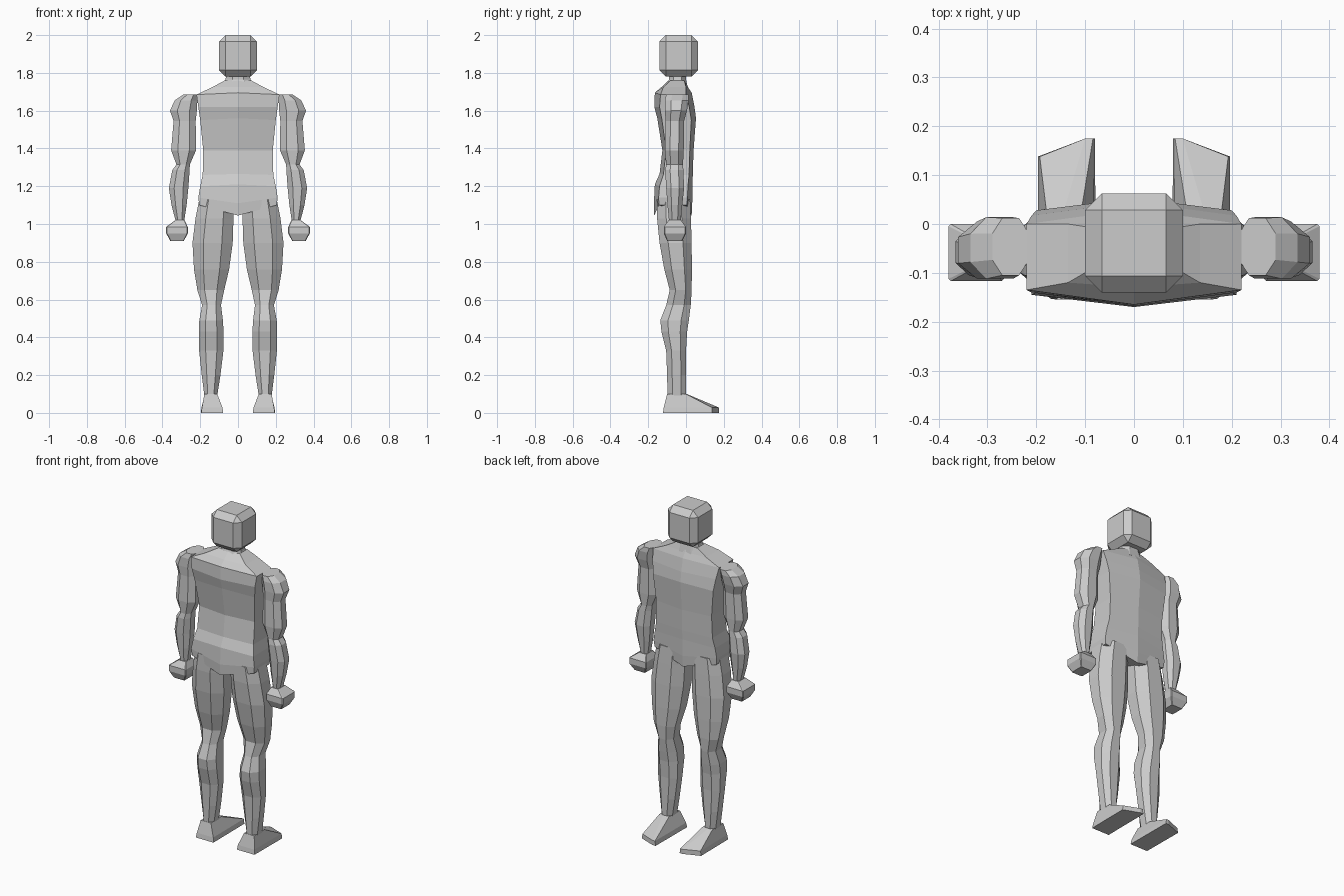
import bpy, bmesh


def make_object(name, bm):
    bmesh.ops.recalc_face_normals(bm, faces=bm.faces)
    mesh = bpy.data.meshes.new(name)
    bm.to_mesh(mesh)
    bm.free()
    obj = bpy.data.objects.new(name, mesh)
    bpy.context.collection.objects.link(obj)
    return obj


def loft(name, rings, side=1):
    """Skin a stack of equal-length point rings and cap both ends."""
    bm = bmesh.new()
    loops = [[bm.verts.new((side * x, y, z)) for x, y, z in r] for r in rings]
    n = len(loops[0])
    for a, b in zip(loops, loops[1:]):
        for i in range(n):
            j = (i + 1) % n
            bm.faces.new((a[i], a[j], b[j], b[i]))
    bm.faces.new(loops[0])
    bm.faces.new(loops[-1])
    return make_object(name, bm)


def octagon(z, x0, x1, y0, y1, c=0.27):
    """Rectangle with cut corners at height z."""
    a, b = (x1 - x0) * c, (y1 - y0) * c
    return [(x0 + a, y0, z), (x1 - a, y0, z), (x1, y0 + b, z), (x1, y1 - b, z),
            (x1 - a, y1, z), (x0 + a, y1, z), (x0, y1 - b, z), (x0, y0 + b, z)]


def torso_ring(z, w, y0, y1, drop=0.0, bow=0.025):
    """Six-sided ring, bowed at the centre line, with a lowered middle."""
    return [(0, y0, z - drop), (w, y0 + bow, z), (w, y1 - bow, z),
            (0, y1, z - drop), (-w, y1 - bow, z), (-w, y0 + bow, z)]


# Head: bevelled box
bm = bmesh.new()
bmesh.ops.create_cube(bm, size=1)
for v in bm.verts:
    v.co.x *= 0.2
    v.co.y = v.co.y * 0.203 - 0.039
    v.co.z = v.co.z * 0.22 + 1.89
bmesh.ops.bevel(bm, geom=bm.edges[:], offset=0.034, segments=1, affect='EDGES')
make_object("head", bm)

# Neck
loft("neck", [octagon(1.72, -0.085, 0.085, -0.11, 0.01),
              octagon(1.765, -0.066, 0.066, -0.09, 0.0),
              octagon(1.80, -0.06, 0.06, -0.09, 0.0)])

# Torso from crotch to neck base
loft("torso", [torso_ring(z, w, y0, y1, d, b) for z, w, y0, y1, d, b in [
    (1.10, 0.205, -0.168, 0.03, 0.055, 0.025),
    (1.14, 0.21, -0.17, 0.033, 0.03, 0.025),
    (1.20, 0.20, -0.165, 0.035, -0.01, 0.025),
    (1.26, 0.187, -0.14, 0.036, -0.005, 0.02),
    (1.39, 0.184, -0.125, 0.04, 0.0, 0.02),
    (1.55, 0.20, -0.152, 0.053, -0.01, 0.025),
    (1.62, 0.21, -0.168, 0.045, 0.0, 0.028),
    (1.685, 0.22, -0.165, 0.03, -0.01, 0.03),
    (1.725, 0.135, -0.13, 0.01, 0.0, 0.01),
    (1.76, 0.07, -0.092, 0.0, 0.0, 0.01)]])

# Cross-sections of the limbs: z, x0, x1, y0, y1
leg = [(1.13, 0.022, 0.205, -0.155, 0.022), (1.03, 0.024, 0.225, -0.153, 0.026),
       (0.90, 0.028, 0.241, -0.14, 0.03), (0.76, 0.047, 0.233, -0.115, 0.031),
       (0.65, 0.073, 0.215, -0.086, 0.03), (0.57, 0.09, 0.19, -0.105, 0.025),
       (0.49, 0.08, 0.205, -0.136, 0.015), (0.43, 0.076, 0.207, -0.13, 0.006),
       (0.33, 0.077, 0.206, -0.105, 0.0), (0.20, 0.093, 0.192, -0.1, 0.0),
       (0.09, 0.11, 0.178, -0.098, 0.0)]
arm = [(1.685, 0.215, 0.29, -0.105, 0.012), (1.655, 0.215, 0.335, -0.112, 0.014),
       (1.60, 0.218, 0.36, -0.112, 0.005), (1.545, 0.224, 0.341, -0.108, -0.01),
       (1.39, 0.222, 0.354, -0.112, -0.012), (1.315, 0.255, 0.326, -0.105, -0.016),
       (1.285, 0.256, 0.348, -0.11, -0.014), (1.19, 0.263, 0.366, -0.105, -0.01),
       (1.10, 0.272, 0.352, -0.098, -0.02), (1.015, 0.285, 0.33, -0.09, -0.028)]
hand = [(1.02, 0.283, 0.332, -0.092, -0.026), (0.985, 0.266, 0.38, -0.117, 0.0),
        (0.95, 0.266, 0.38, -0.117, 0.0), (0.91, 0.287, 0.358, -0.1, -0.02)]


def sole(z, s=0.0):
    return [(0.078 + s, -0.122 + s, z), (0.195 - s, -0.122 + s, z),
            (0.197 - s, 0.138, z), (0.10, 0.175, z), (0.08 + s, 0.175, z)]


# Limbs, mirrored left and right
for tag, side in (("right", 1), ("left", -1)):
    loft(tag + "_leg", [octagon(*r) for r in leg], side)
    loft(tag + "_arm", [octagon(*r) for r in arm], side)
    loft(tag + "_hand", [octagon(*r, c=0.04) for r in hand], side)
    ankle = [(0.11, -0.1, 0.1), (0.178, -0.1, 0.1), (0.176, 0.0, 0.1),
             (0.15, 0.004, 0.1), (0.112, 0.002, 0.1)]
    loft(tag + "_foot", [sole(0), sole(0.028, 0.004), ankle], side)
